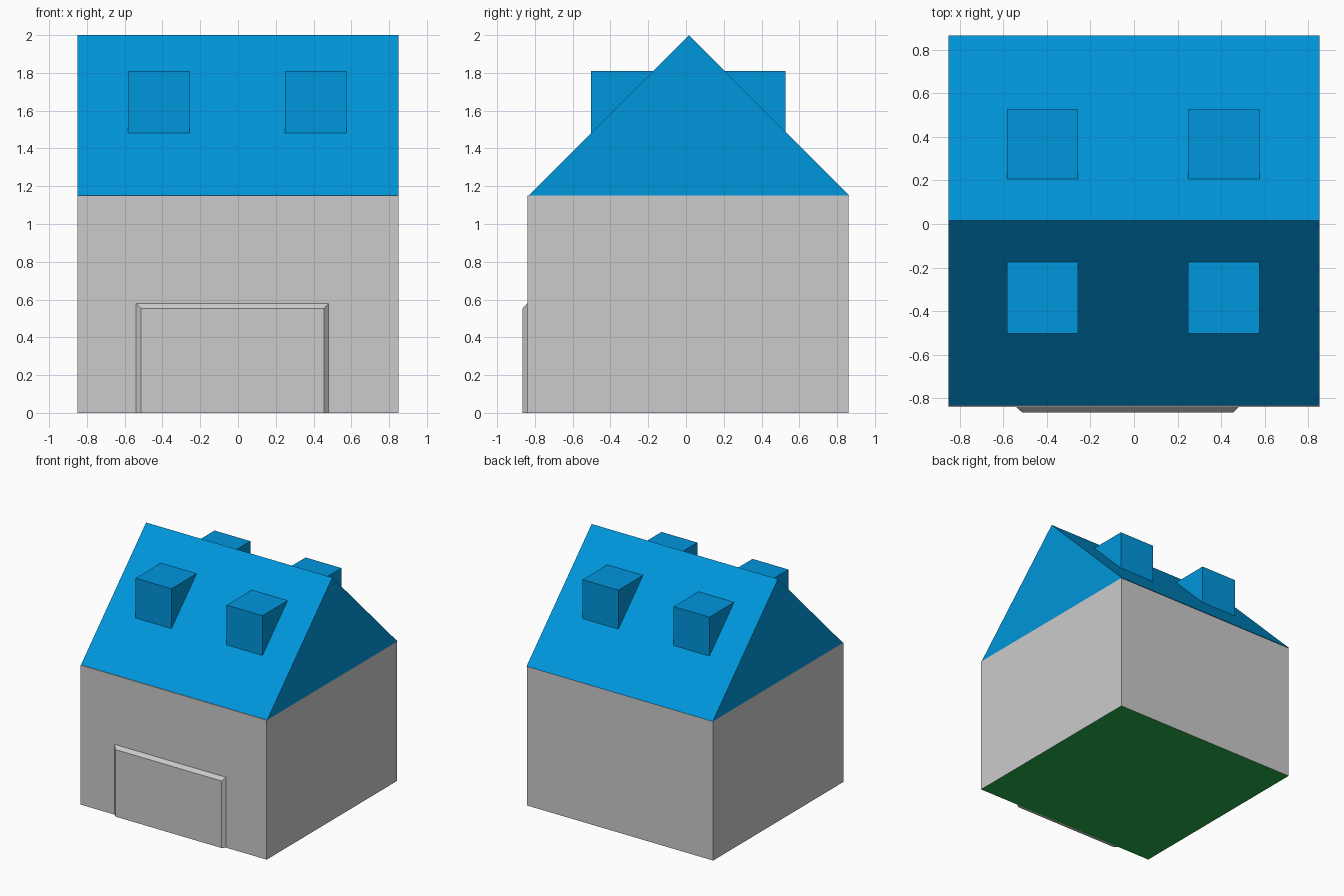
import bpy

if "Cube" in bpy.data.objects:
    bpy.data.objects.remove(bpy.data.objects["Cube"])


def linear(c):
    c /= 255
    return c / 12.92 if c <= 0.04045 else ((c + 0.055) / 1.055) ** 2.4


def material(name, rgb):
    m = bpy.data.materials.new(name)
    m.diffuse_color = [linear(c) for c in rgb] + [1]
    m.use_nodes = True
    m.node_tree.nodes["Principled BSDF"].inputs["Base Color"].default_value = m.diffuse_color
    return m


GREY = material("wall grey", (203, 203, 203))
BLUE = material("roof blue", (0, 150, 220))
GREEN = material("floor green", (34, 177, 76))


def add_mesh(name, verts, faces, mats):
    me = bpy.data.meshes.new(name)
    me.from_pydata(verts, [], faces)
    for m in mats:
        me.materials.append(m)
    # a second material, if given, goes on downward faces
    if len(mats) > 1:
        for p in me.polygons:
            p.material_index = int(p.normal.z < -0.9)
    ob = bpy.data.objects.new(name, me)
    bpy.context.collection.objects.link(ob)
    return ob


def box(name, x, y, z, mats):
    verts = [(a, b, c) for c in z for b in y for a in x]
    faces = [(0, 2, 3, 1), (4, 5, 7, 6), (0, 1, 5, 4),
             (2, 6, 7, 3), (0, 4, 6, 2), (1, 3, 7, 5)]
    return add_mesh(name, verts, faces, mats)


# House body with green underside
box("house_body", (-0.85, 0.85), (-0.84, 0.86), (0, 1.15), [GREY, GREEN])

# Gable roof prism
section = [(-0.833, 1.15), (0.865, 1.15), (0.016, 2.0)]
add_mesh("gable_roof", [(x, y, z) for x in (-0.85, 0.85) for y, z in section],
         [(0, 2, 1), (3, 4, 5), (0, 1, 4, 3), (1, 2, 5, 4), (2, 0, 3, 5)], [BLUE])

# Dormers: two on each slope
for side, y in (("front", (-0.502, -0.175)), ("back", (0.205, 0.527))):
    for end, x in (("left", (-0.583, -0.256)), ("right", (0.248, 0.575))):
        box(f"dormer_{side}_{end}", x, y, (1.481, 1.81), [BLUE])

# Garage door panel with chamfered sides and top
outer = [(-0.54, 0), (0.48, 0), (0.48, 0.58), (-0.54, 0.58)]
inner = [(-0.513, 0), (0.455, 0), (0.455, 0.553), (-0.513, 0.553)]
verts = [(x, -0.84, z) for x, z in outer] + [(x, -0.865, z) for x, z in inner]
sides = [(i, (i + 1) % 4, (i + 1) % 4 + 4, i + 4) for i in range(4)]
add_mesh("garage_door", verts, [(3, 2, 1, 0), (4, 5, 6, 7)] + sides, [GREY])
